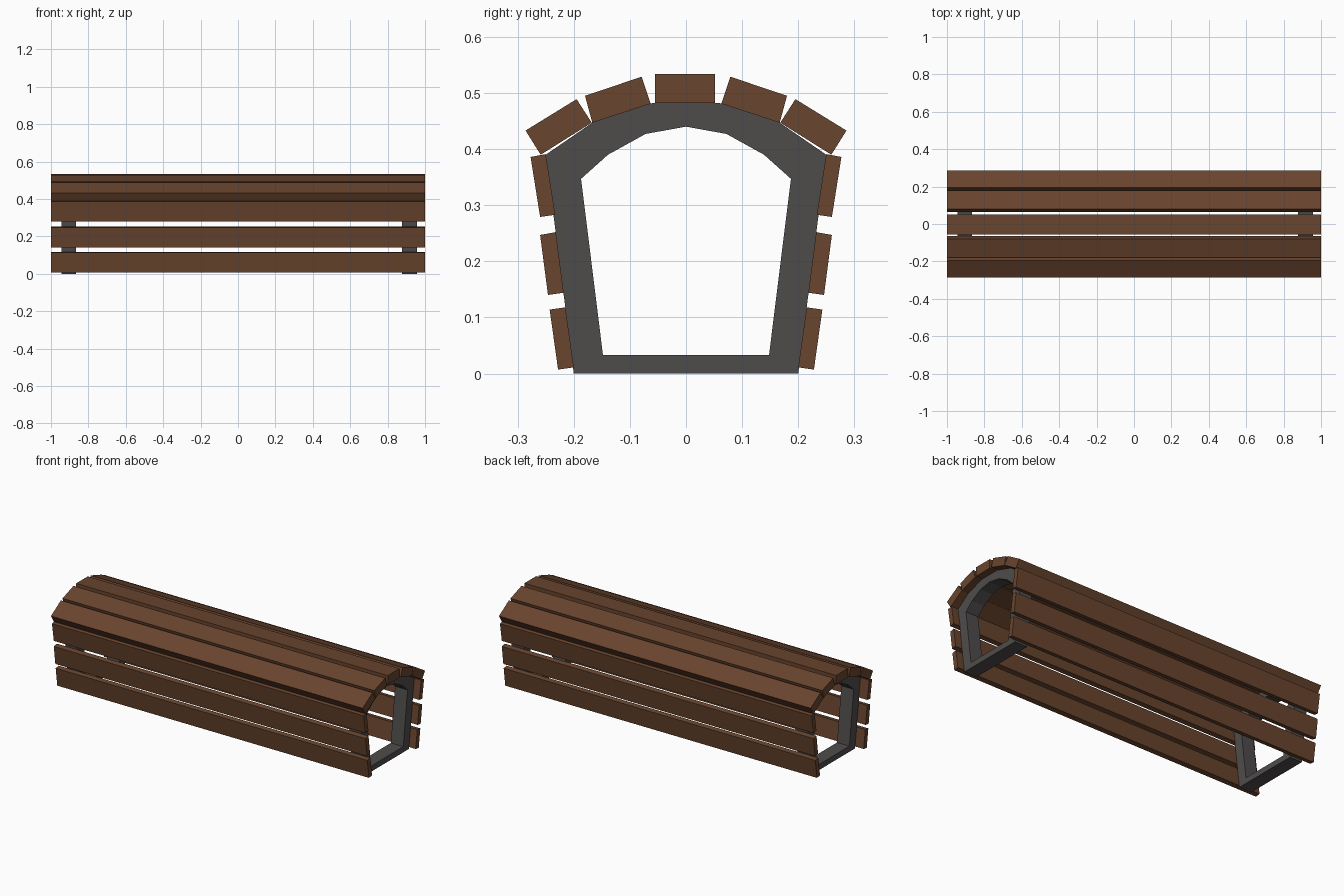
import bpy, bmesh

if "Cube" in bpy.data.objects:
    bpy.data.objects.remove(bpy.data.objects["Cube"])


def material(name, rgb):
    m = bpy.data.materials.new(name)
    m.diffuse_color = (*rgb, 1)
    m.use_nodes = True
    m.node_tree.nodes["Principled BSDF"].inputs["Base Color"].default_value = m.diffuse_color
    return m


WOOD = material("brown wood", (0.14, 0.058, 0.027))
METAL = material("dark grey metal", (0.078, 0.072, 0.071))


def finish(name, bm, mat):
    bmesh.ops.recalc_face_normals(bm, faces=bm.faces)
    mesh = bpy.data.meshes.new(name)
    bm.to_mesh(mesh)
    bm.free()
    mesh.materials.append(mat)
    ob = bpy.data.objects.new(name, mesh)
    bpy.context.collection.objects.link(ob)


def slat(name, profile):
    """Full-length board from a (y, z) cross-section."""
    bm = bmesh.new()
    face = bm.faces.new([bm.verts.new((-1, y, z)) for y, z in profile])
    ext = bmesh.ops.extrude_face_region(bm, geom=[face], use_keep_orig=True)
    verts = [g for g in ext["geom"] if isinstance(g, bmesh.types.BMVert)]
    bmesh.ops.translate(bm, verts=verts, vec=(2, 0, 0))
    finish(name, bm, WOOD)


def mirrored_loop(half):
    """Close a half outline whose last point lies on the centre line."""
    return half + [(-y, z) for y, z in reversed(half[:-1])]


def frame(name, x0, x1):
    """Arched end ring between an outer and an inner outline."""
    outer = mirrored_loop([(0.2, 0), (0.25, 0.39), (0.167, 0.447), (0.06, 0.482), (0, 0.482)])
    inner = mirrored_loop([(0.148, 0.033), (0.187, 0.347), (0.139, 0.39), (0.072, 0.427), (0, 0.44)])
    bm = bmesh.new()
    rings = [[bm.verts.new((x, y, z)) for y, z in loop]
             for x, loop in ((x0, outer), (x1, outer), (x1, inner), (x0, inner))]
    n = len(outer)
    for k in range(4):
        a, b = rings[k], rings[(k + 1) % 4]
        for i in range(n):
            j = (i + 1) % n
            bm.faces.new((a[i], a[j], b[j], b[i]))
    finish(name, bm, METAL)


# End frames
frame("left_frame", -0.945, -0.866)
frame("right_frame", 0.877, 0.957)

# Crown board
slat("top_slat", [(-0.055, 0.482), (0.052, 0.482), (0.052, 0.534), (-0.055, 0.534)])

# Boards on the curved top and the leaning sides, repeated front and back
PROFILES = {
    "upper_roof_slat": [(0.18, 0.495), (0.079, 0.529), (0.063, 0.481), (0.167, 0.447)],
    "lower_roof_slat": [(0.286, 0.433), (0.195, 0.489), (0.168, 0.447), (0.259, 0.39)],
    "upper_side_slat": [(0.277, 0.386), (0.25, 0.391), (0.233, 0.283), (0.26, 0.279)],
    "middle_side_slat": [(0.26, 0.247), (0.232, 0.252), (0.218, 0.144), (0.246, 0.14)],
    "lower_side_slat": [(0.243, 0.114), (0.215, 0.118), (0.2, 0.011), (0.228, 0.007)],
}
for label, prof in PROFILES.items():
    slat("front_" + label, [(-y, z) for y, z in prof])
    slat("back_" + label, prof)
